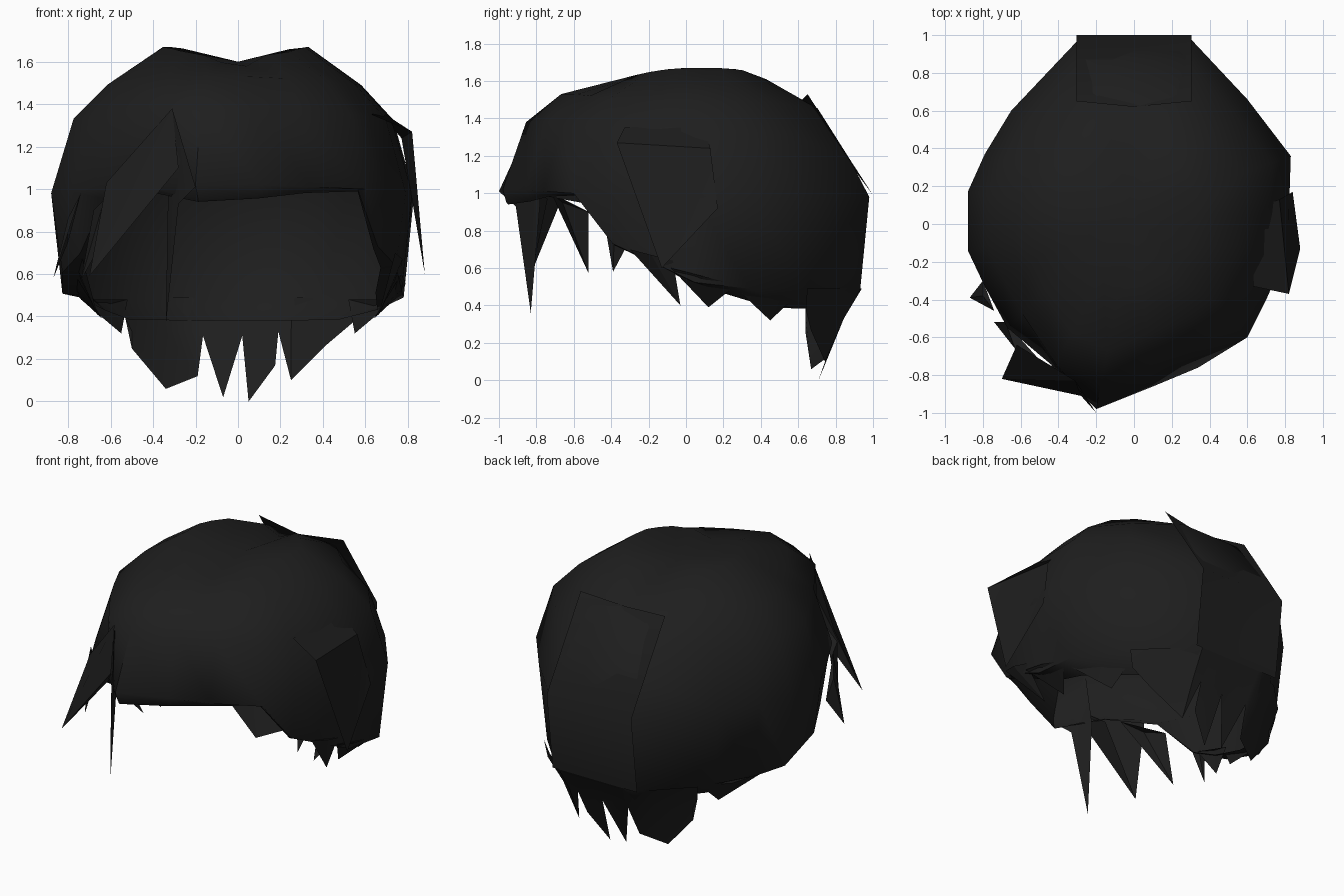
import bpy, bmesh, math
from mathutils import Vector

if "Cube" in bpy.data.objects:
    bpy.data.objects.remove(bpy.data.objects["Cube"])

black = bpy.data.materials.new("soft black hair")
black.diffuse_color = (0.013, 0.013, 0.013, 1)
black.use_nodes = True
black.node_tree.nodes["Principled BSDF"].inputs["Base Color"].default_value = black.diffuse_color


def make(name, verts, faces, angle=40):
    me = bpy.data.meshes.new(name)
    me.from_pydata(verts, [], faces)
    me.materials.append(black)
    bm = bmesh.new()
    bm.from_mesh(me)
    bmesh.ops.recalc_face_normals(bm, faces=bm.faces)
    bm.to_mesh(me)
    bm.free()
    ob = bpy.data.objects.new(name, me)
    bpy.context.collection.objects.link(ob)
    bpy.ops.object.select_all(action='DESELECT')
    ob.select_set(True)
    bpy.context.view_layer.objects.active = ob
    bpy.ops.object.shade_smooth_by_angle(angle=math.radians(angle))
    return ob


def grid_faces(rows, cols, closed=False):
    n = cols if closed else cols - 1
    return [(r * cols + c, r * cols + (c + 1) % cols,
             (r + 1) * cols + (c + 1) % cols, (r + 1) * cols + c)
            for r in range(rows - 1) for c in range(n)]


def lerp_table(t, table):
    if t <= table[0][0]:
        return table[0][1]
    for (a, va), (b, vb) in zip(table, table[1:]):
        if t <= b:
            return va + (vb - va) * (t - a) / (b - a)
    return table[-1][1]


# Hair cap: plan outline swept over crown rings, down to an uneven hem
outline = [(.1, -.86), (.34, -.76), (.6, -.6), (.7, -.4), (.79, -.2), (.82, .05),
           (.83, .36), (.6, .66), (.3, .98), (0, .98), (-.29, .98), (-.65, .6),
           (-.79, .37), (-.88, .17), (-.88, -.14), (-.79, -.33), (-.67, -.55),
           (-.42, -.76), (-.2, -.98)]
hem = [(-.9, .95), (-.8, .99), (-.58, 1.0), (-.5, .88), (-.4, .73), (-.2, .64),
       (0, .53), (.3, .49), (1, .48)]
n = len(outline)
verts = []
for s, z in [(.4, 1.67), (.7, 1.49), (.88, 1.33), (1, .98)]:
    for x, y in outline:
        front = min(1, max(0, -y / .87) ** 2)
        back = max(0, y) ** 4
        zz, k = z, s
        if s == .4:
            zz -= .05 * front + .06 * back + .06 * max(0, 1 - abs(x) * s / .13)
        if s == .7:
            zz += .04 * front - .04 * back
        if s == .88:
            zz += .05 * front - .15 * back
        if s == 1:
            zz += .04 * front
        # fuller brow corner where the swept lock starts
        if x == -.42 and .5 < s < 1:
            k *= 1.12
        verts.append((x * k, y * k + .06 * (1 - s), zz))
for x, y in outline:
    verts.append((x * .94, y * (.95 if y > 0 else .98), lerp_table(y, hem)))
# under lip that tucks inward around the nape
for x, y in outline:
    k = max(0, min(1, (y + .5) / .5))
    d = max(0, min(1, (y - .2) / .3))
    verts.append((x * (.94 - .15 * k), y * (.97 - .1 * k), lerp_table(y, hem) - .01 - .09 * d))
faces = grid_faces(6, n, True)
verts.append((0, .06, 1.6))
faces += [(i, (i + 1) % n, len(verts) - 1) for i in range(n)]
make("hair_cap", verts, faces, 50)

# Flat panel on the back of the head
verts = []
for y, z in [(.65, 1.53), (1.0, .99), (.94, .49)]:
    for x in (-.305, 0, .305):
        dip = .03 if x == 0 and z > 1.4 else 0
        verts.append((x, y - dip, z - dip))
make("back_panel", verts, grid_faces(3, 3), 50)

# Jagged nape tufts: contour in x, z; the depth follows the head and tapers forward
contour = [(-.53, .39), (-.5, .25), (-.34, .06), (-.19, .12), (-.165, .31), (-.07, .02),
           (.02, .31), (.05, 0), (.175, .17), (.19, .33), (.25, .1), (.42, .27), (.55, .38)]


def nape_y(x, z):
    y = .94 - 1.0 * max(0, abs(x) - .28) - .6 * (.49 - z) + .25 * max(0, .25 - z)
    return max(y, .64)


verts = []
for row in range(3):
    for x, z in contour:
        zz = (.49, max(z, .33), z - .001)[row]
        xx = x * (1.04, 1, 1)[row]
        verts.append((xx, nape_y(xx, zz), zz))
make("nape_tufts", verts, grid_faces(3, len(contour)), 30)

# Raised lock panel on the right side
make("right_side_lock",
     [(.65, .09, 1.38), (.63, -.33, 1.35), (.82, -.37, 1.27), (.77, .13, 1.24),
      (.84, .17, .92), (.88, -.13, .6)],
     [(0, 1, 2, 3), (3, 2, 5), (3, 5, 4)], 20)

# Fringe locks at front left
make("long_fringe_lock",
     [(-.31, -.83, 1.38), (-.2, -1.0, 1.01), (-.28, -.91, .93), (-.34, -.83, .36),
      (-.33, -.78, .95)],
     [(0, 1, 2), (2, 4, 3), (0, 2, 4)], 20)
make("swept_fringe_lock",
     [(-.31, -.83, 1.38), (-.28, -.91, 1.1), (-.7, -.82, .59), (-.62, -.64, 1.03), (-.4, -.74, .97)],
     [(0, 1, 2), (0, 2, 3), (1, 4, 2)], 20)


# Pointed side locks: triangles with a slightly raised middle ridge
def spike(name, a, b, tip, lift):
    a, b, tip = Vector(a), Vector(b), Vector(tip)
    ridge = (a + b) / 2 + Vector(lift)
    make(name, [a, b, tip, ridge], [(0, 3, 2), (3, 1, 2), (0, 1, 3)], 20)


spike("left_temple_lock_front", (-.5, -.72, 1.0), (-.68, -.52, .9), (-.74, -.52, .57), (-.04, -.04, 0))
spike("left_temple_lock_back", (-.74, -.46, .98), (-.8, -.3, .75), (-.87, -.39, .58), (-.03, 0, 0))

for side, label in ((1, "right"), (-1, "left")):
    spike(label + "_ear_tuft_front", (side * .74, -.3, .70), (side * .77, -.07, .64),
          (side * .66, -.03, .4), (side * .02, 0, 0))
    spike(label + "_ear_tuft_back", (side * .77, -.08, .6), (side * .77, .27, .51),
          (side * .64, .12, .39), (side * .02, 0, 0))
    spike(label + "_neck_tuft", (side * .74, .28, .48), (side * .52, .62, .48),
          (side * .55, .45, .32), (side * .01, 0, -.03))
